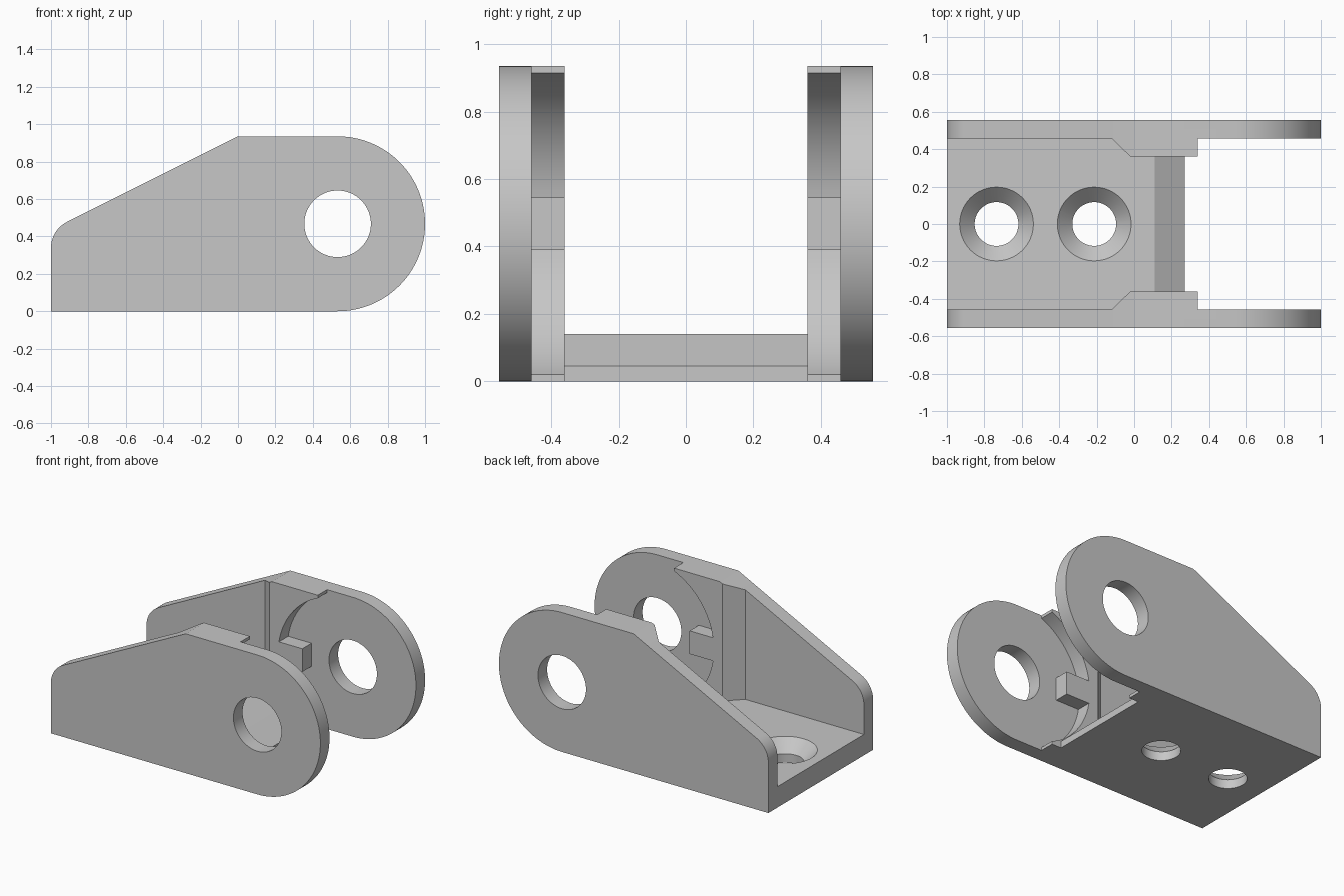
import bpy, bmesh
from math import cos, sin, tan, pi, radians, sqrt, atan, atan2

default = bpy.data.objects.get("Cube")
if default:
    bpy.data.objects.remove(default, do_unlink=True)

# Single plain grey material
grey = bpy.data.materials.new("plain_grey")
grey.use_nodes = True
colour = (0.57, 0.57, 0.57, 1)
grey.diffuse_color = colour
grey.node_tree.nodes["Principled BSDF"].inputs["Base Color"].default_value = colour

HALF, WALL, PAD = 0.555, 0.458, 0.36     # outer, wall and pad distances from centre
TOP, R = 0.935, 0.4675                   # cheek height and nose radius
CX, CZ = 1 - R, R                        # pivot centre
FLOOR = 0.14


def arc(cx, cz, r, a0, a1, n):
    return [(cx + r * cos(a0 + (a1 - a0) * i / n),
             cz + r * sin(a0 + (a1 - a0) * i / n)) for i in range(n + 1)]


def prism(name, profile, y0, y1):
    """Extrude an x-z profile from y0 to y1."""
    bm = bmesh.new()
    face = bm.faces.new([bm.verts.new((x, y0, z)) for x, z in profile])
    new = bmesh.ops.extrude_face_region(bm, geom=[face])["geom"]
    for v in new:
        if isinstance(v, bmesh.types.BMVert):
            v.co.y = y1
    return finish(name, bm)


def finish(name, bm):
    bmesh.ops.recalc_face_normals(bm, faces=bm.faces)
    mesh = bpy.data.meshes.new(name)
    bm.to_mesh(mesh)
    bm.free()
    mesh.materials.append(grey)
    obj = bpy.data.objects.new(name, mesh)
    bpy.context.collection.objects.link(obj)
    return obj


def combine(target, other, operation):
    mod = target.modifiers.new(operation.lower(), 'BOOLEAN')
    mod.operation, mod.solver, mod.object = operation, 'EXACT', other
    bpy.context.view_layer.objects.active = target
    bpy.ops.object.modifier_apply(modifier=mod.name)
    bpy.data.objects.remove(other, do_unlink=True)


def screw_cutter(x):
    """Revolved countersunk bore."""
    bm = bmesh.new()
    rings = []
    for r, z in [(0.117, -0.1), (0.117, 0.06), (0.197, FLOOR), (0.197, 0.2)]:
        rings.append([bm.verts.new((x + px, py, z)) for px, py in arc(0, 0, r, 0, 2 * pi, 64)[:-1]])
    for a, b in zip(rings, rings[1:]):
        for i in range(len(a)):
            j = (i + 1) % len(a)
            bm.faces.new((a[i], a[j], b[j], b[i]))
    bm.faces.new(rings[0])
    bm.faces.new(rings[-1])
    return finish("screw_cutter", bm)


# Cheek outline: round nose, sloping top, filleted back corner
slope = atan(0.5)
fillet = 0.155
corner_z = TOP - 0.5
fillet_z = corner_z - fillet * tan((pi / 2 - slope) / 2)
cheek = ([(-1, 0)] + arc(CX, CZ, R, -pi / 2, pi / 2, 64) + [(0, TOP)]
         + arc(-1 + fillet, fillet_z, fillet, pi / 2 + slope, pi, 12))

# Pad outline: concave clearance arc interrupted by a square stop tab
CLEAR, TIP = 0.487, 0.34
TAB0, TAB1, TAB_X = 0.39, 0.545, 0.225
start = atan2(-sqrt(CLEAR ** 2 - (TIP - CX) ** 2), TIP - CX) + 2 * pi
low = pi - atan2(TAB0 - CZ, sqrt(CLEAR ** 2 - (TAB0 - CZ) ** 2))
high = pi - atan2(TAB1 - CZ, sqrt(CLEAR ** 2 - (TAB1 - CZ) ** 2))
end = 2 * pi - start
BACK = -0.12
pad = ([(BACK, 0), (TIP, 0)] + arc(CX, CZ, CLEAR, start, low, 24)
       + [(TAB_X, TAB0), (TAB_X, TAB1)] + arc(CX, CZ, CLEAR, high, end, 24)
       + [(TIP, TOP), (0, TOP), (BACK, TOP + BACK / 2)])

# Floor with sloped leading edge and two countersunk holes
bracket = prism("clevis_bracket", [(-1, 0), (0.27, 0), (0.27, 0.045), (0.11, FLOOR), (-1, FLOOR)],
                -WALL, WALL)
for x in (-0.735, -0.213):
    combine(bracket, screw_cutter(x), 'DIFFERENCE')

# Both cheeks with pivot holes and inner pads
for side in (1, -1):
    wall = prism("cheek", cheek, side * WALL, side * HALF)
    hole = prism("pivot_cutter", arc(CX, CZ, 0.178, 0, 2 * pi, 64)[:-1], side * 0.3, side * 0.7)
    combine(wall, hole, 'DIFFERENCE')
    block = prism("pad", pad, side * WALL, side * PAD)
    for v in block.data.vertices:            # chamfer the back edge of the pad
        if v.co.x < BACK + 0.01 and abs(v.co.y) < PAD + 0.01:
            v.co.x += 0.1
            if v.co.z > 0.1:
                v.co.z += 0.05
    combine(wall, block, 'UNION')
    combine(bracket, wall, 'UNION')

bpy.ops.object.select_all(action='DESELECT')
bracket.select_set(True)
bpy.context.view_layer.objects.active = bracket
bpy.ops.object.shade_smooth_by_angle(angle=radians(20))
